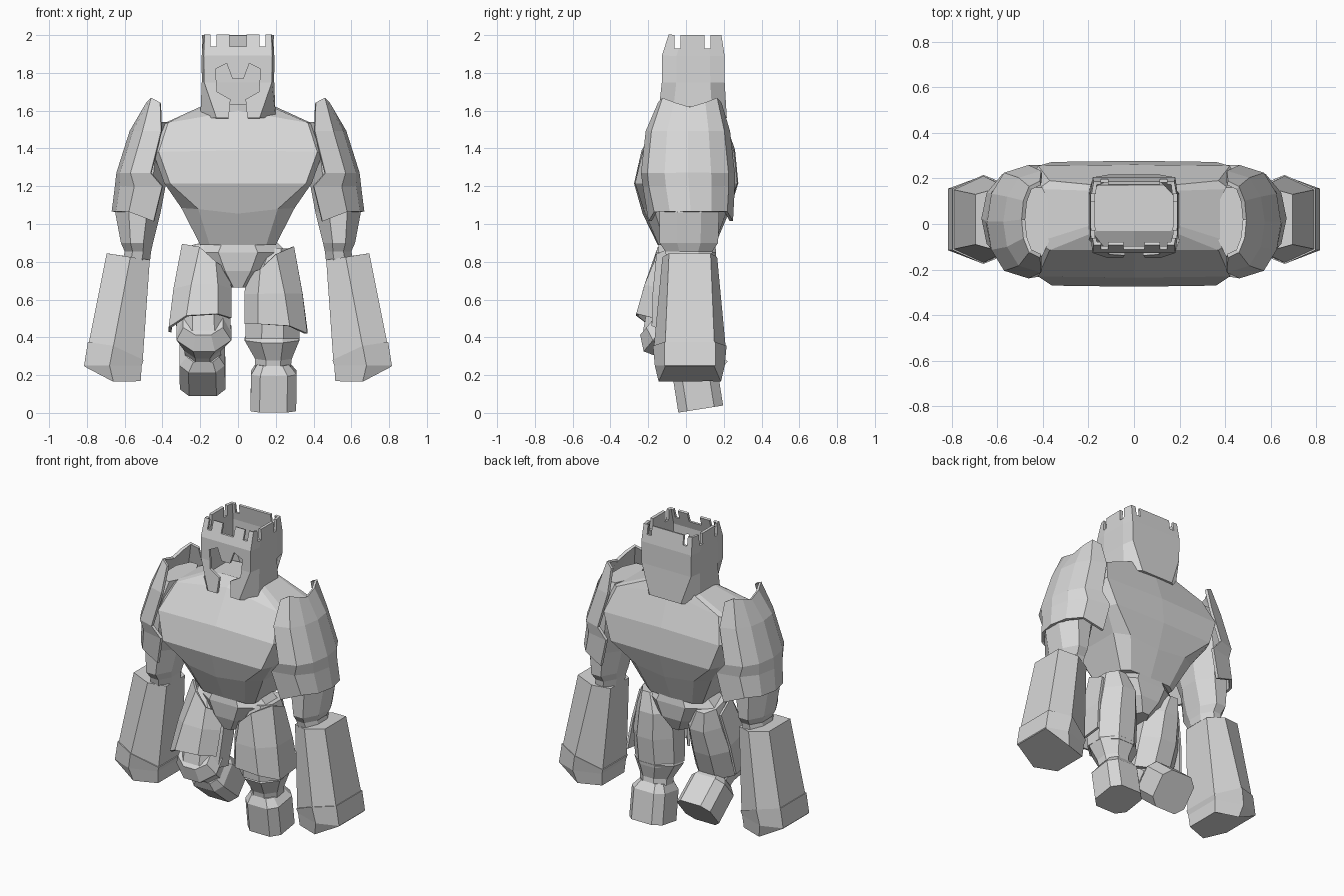
import bpy, bmesh
from math import sin, cos, pi, radians

old = bpy.data.objects.get("Cube")
if old:
    bpy.data.objects.remove(old)

stone = bpy.data.materials.new("grey stone")
stone.use_nodes = True
grey = (0.68, 0.68, 0.68, 1)
stone.diffuse_color = grey
stone.node_tree.nodes["Principled BSDF"].inputs["Base Color"].default_value = grey


def loft(name, rings, closed=True, caps=True, thick=0):
    """Skin a list of point rings; optional shell thickness."""
    bm = bmesh.new()
    vs = [[bm.verts.new(p) for p in r] for r in rings]
    n = len(rings[0])
    for a, b in zip(vs, vs[1:]):
        for i in range(n if closed else n - 1):
            j = (i + 1) % n
            bm.faces.new((a[i], a[j], b[j], b[i]))
    if caps:
        bm.faces.new(vs[0])
        bm.faces.new(vs[-1])
    bmesh.ops.recalc_face_normals(bm, faces=bm.faces)
    me = bpy.data.meshes.new(name)
    bm.to_mesh(me)
    bm.free()
    me.materials.append(stone)
    ob = bpy.data.objects.new(name, me)
    bpy.context.collection.objects.link(ob)
    if thick:
        mod = ob.modifiers.new("shell", "SOLIDIFY")
        mod.thickness = thick
        mod.offset = 0
    return ob


def chamfered(x0, x1, y0, y1, z, cut=0.3):
    """Eight-sided ring filling a rectangle."""
    cx, cy = (x1 - x0) * cut, (y1 - y0) * cut
    return [(x0 + cx, y0, z), (x1 - cx, y0, z), (x1, y0 + cy, z), (x1, y1 - cy, z),
            (x1 - cx, y1, z), (x0 + cx, y1, z), (x0, y1 - cy, z), (x0, y0 + cy, z)]


def flip(rings, s):
    return [[(s * x, y, z) for x, y, z in r] for r in rings]


def posed(rings, tilt, py, pz):
    """Swing rings modelled around the origin about x, then move to a joint."""
    c, k = cos(radians(tilt)), sin(radians(tilt))
    return [[(x, py + y * c - z * k, pz + y * k + z * c) for x, y, z in r] for r in rings]


# Torso: broad barrel with a shallow central ridge
def chest(z, hx, ix, y0, y1, drop, ridge=0.005):
    m = (y0 + y1) / 2
    e = (y1 - y0) * 0.38
    d = z - drop * 0.8
    return [(-ix, y0, d), (0, y0 - ridge, z), (ix, y0, d),
            (hx, m - e, z - drop), (hx, m + e, z - drop),
            (ix, y1, d), (0, y1 + ridge, z), (-ix, y1, d),
            (-hx, m + e, z - drop), (-hx, m - e, z - drop)]


loft("torso", [chest(1.635, .19, .16, -.03, .17, .01, 0),
               chest(1.60, .42, .37, -.115, .19, .08, 0),
               chest(1.39, .45, .42, -.23, .255, .01),
               chest(1.215, .39, .36, -.27, .272, .0),
               chest(1.055, .30, .21, -.225, .22, -.03),
               chest(.89, .20, .15, -.145, .15, 0)])

# Pelvis wedge
loft("pelvis", [chamfered(-.19, .19, -.14, .15, .92), chamfered(-.26, .26, -.15, .16, .85),
                chamfered(-.17, .17, -.14, .15, .75), chamfered(-.06, .06, -.11, .11, .665)])


# Helmet: hollow tower with crown notches and a face slit
def helm(z, fx, sx, y0, y1):
    return [(-fx, y0, z), (fx, y0, z), (sx, y0 + .07, z), (sx, y1 - .07, z),
            (fx, y1, z), (-fx, y1, z), (-sx, y1 - .07, z), (-sx, y0 + .07, z)]


helmet = loft("helmet", [helm(2.0, .17, .18, -.085, .18), helm(1.89, .175, .182, -.12, .197),
                         helm(1.75, .173, .182, -.12, .197), helm(1.56, .11, .19, -.14, .207)],
              caps=False, thick=.02)


def box(x0, x1, y0, y1, z0, z1):
    return loft("cutter", [[(x0, y0, z), (x1, y0, z), (x1, y1, z), (x0, y1, z)] for z in (z0, z1)])


cutters = [box(c - .015, c + .015, -.3, .4, 1.94, 2.1) for c in (-.13, .13)]
cutters.append(box(-.045, .045, -.3, .03, 1.94, 2.1))
cutters += [box(-.4, .4, c - .016, c + .016, 1.93, 2.1) for c in (-.045, .115)]
half = [(.03, 1.77), (.06, 1.85), (.12, 1.82), (.11, 1.70), (.04, 1.66), (.055, 1.5)]
slit = half + [(-x, z) for x, z in reversed(half)]
cutters.append(loft("cutter", [[(x, y, z) for x, z in slit] for y in (-.3, -.06)]))
for c in cutters:
    mod = helmet.modifiers.new("cut", "BOOLEAN")
    mod.object = c
    mod.solver = "EXACT"
baked = bpy.data.meshes.new_from_object(helmet.evaluated_get(bpy.context.evaluated_depsgraph_get()))
helmet.modifiers.clear()
helmet.data = baked
for c in cutters:
    bpy.data.objects.remove(c)

for s, side in ((1, "left"), (-1, "right")):
    # Upper arm from the shoulder to the elbow
    loft(side + "_upper_arm", flip([
        chamfered(.36, .50, -.14, .16, 1.54), chamfered(.37, .57, -.18, .20, 1.42),
        chamfered(.38, .62, -.18, .20, 1.22), chamfered(.41, .65, -.14, .175, 1.06),
        chamfered(.45, .62, -.14, .17, .90), chamfered(.46, .60, -.11, .14, .855),
        chamfered(.465, .61, -.10, .135, .81)], s))

    # Shoulder guard: curved open shell with a raised crest and drooping inner ends
    def guard(xi, xo, y0, y1, z, bump=0, droop=0):
        lift = (-droop, bump, 0, -bump, 0, bump, -droop)
        ring = []
        for i in range(7):
            a = pi * i / 6
            x = xi + (xo - xi) * sin(a) ** .75
            y = (y0 + y1) / 2 - (y1 - y0) / 2 * cos(a)
            ring.append((x, y, z + lift[i]))
        return ring

    loft(side + "_shoulder_guard", flip([
        guard(.41, .485, -.14, .18, 1.64, .025), guard(.405, .565, -.205, .225, 1.49),
        guard(.46, .635, -.23, .25, 1.27), guard(.40, .643, -.22, .25, 1.20),
        guard(.445, .66, -.19, .24, 1.065, 0, .05)], s), closed=False, caps=False, thick=.018)

    # Forearm and fist: six-sided, flaring downward and outward
    def hexa(xs, ys, zs, cy=.02):
        f = [(x, cy - y, z) for x, y, z in zip(xs, ys, zs)]
        return f + [(x, cy + y, z) for x, y, z in reversed(list(zip(xs, ys, zs)))]

    loft(side + "_forearm", flip([
        hexa((.467, .57, .695), (.095, .145, .11), (.81, .825, .845)),
        hexa((.505, .66, .79), (.125, .19, .13), (.27, .35, .37))], s))
    loft(side + "_fist", flip([
        hexa((.50, .66, .795), (.13, .195, .135), (.28, .355, .375)),
        hexa((.51, .68, .815), (.125, .185, .135), (.25, .25, .25)),
        hexa((.515, .66, .812), (.115, .165, .13), (.168, .165, .245))], s))

    # Legs: left stands, right is bent with the foot lifted behind
    thigh_tilt = 0 if s > 0 else -14
    shin_tilt, knee_y, knee_z = (9, .01, .45) if s > 0 else (50, -.19, .46)
    loft(side + "_thigh", flip(posed([
        chamfered(.13, .27, -.10, .12, .04), chamfered(.05, .30, -.135, .155, -.08),
        chamfered(.04, .33, -.145, .155, -.25), chamfered(.04, .325, -.135, .135, -.44)],
        thigh_tilt, .01, .83), s))

    # Thigh plate: wraps the front and outer side, rising to an outer tip
    def plate(x0, x1, y0, y1, zs):
        return [(x, y, z) for (x, y), z in zip(
            ((x0, y0 + .09), (x0 + .07, y0), (x1 - .09, y0), (x1, y0 + .09), (x1, y1)), zs)]

    loft(side + "_thigh_plate", flip(posed([
        plate(.05, .29, -.15, .06, (-.10, -.07, .01, .05, .0)),
        plate(.04, .335, -.17, .08, (-.20,) * 5),
        plate(.04, .36, -.175, .10, (-.36, -.36, -.37, -.41, -.39))],
        thigh_tilt, 0, .83), s), closed=False, caps=False, thick=.015)

    # Shin with pinched ankle, then the blocky foot
    loft(side + "_shin", flip(posed([
        chamfered(.08, .29, -.07, .10, .01), chamfered(.035, .325, -.125, .13, -.06),
        chamfered(.09, .285, -.09, .09, -.16), chamfered(.09, .28, -.09, .09, -.20)],
        shin_tilt, knee_y, knee_z), s))
    loft(side + "_foot", flip(posed([
        chamfered(.10, .27, -.09, .09, -.19, .2), chamfered(.07, .31, -.12, .12, -.24, .2),
        chamfered(.065, .308, -.12, .12, -.435, .2)],
        shin_tilt, knee_y, knee_z), s))
